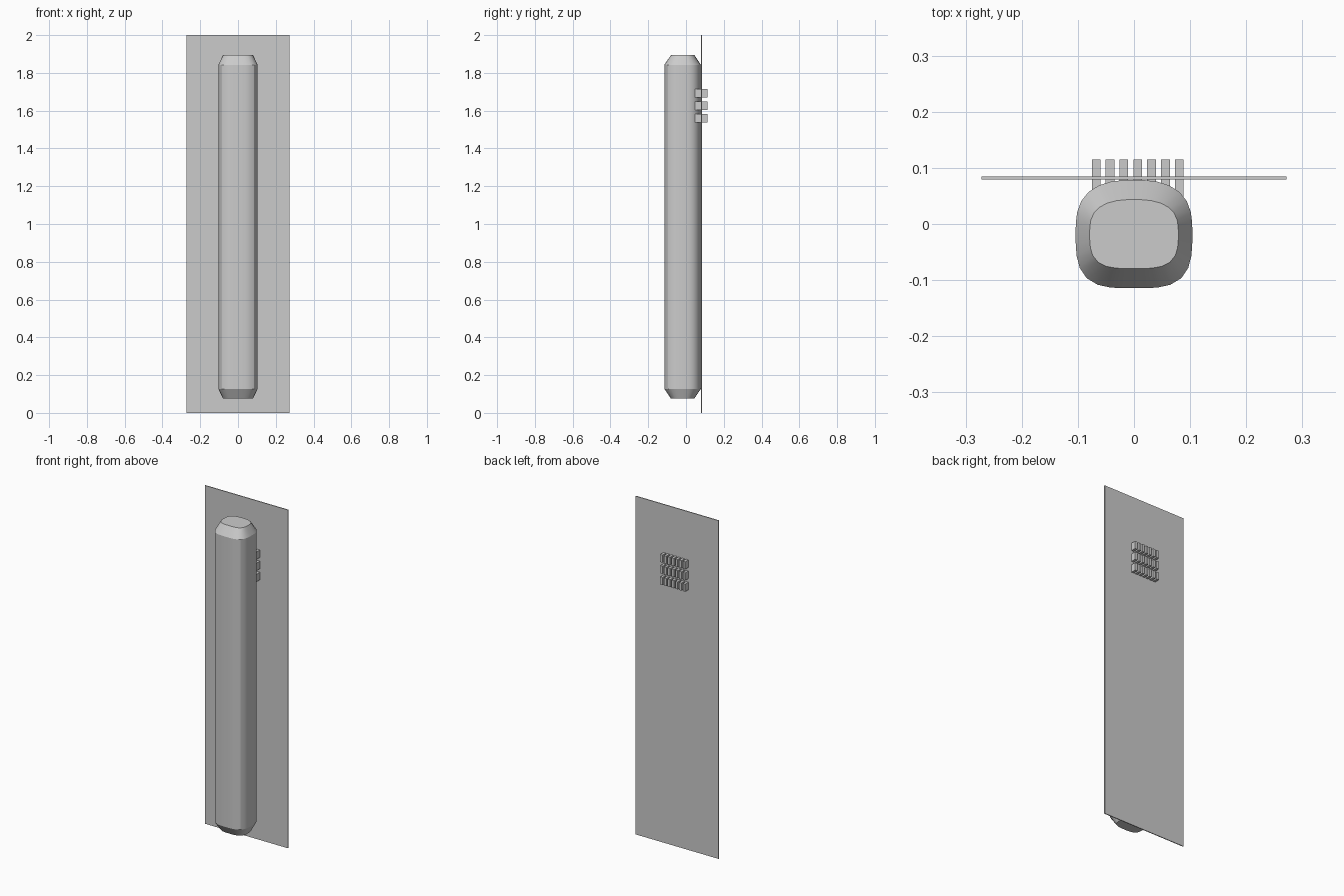
import bpy, bmesh
from math import cos, sin, pi, radians
from mathutils import Matrix, Vector

cube = bpy.data.objects.get("Cube")
if cube:
    bpy.data.objects.remove(cube, do_unlink=True)

grey = bpy.data.materials.new("plain grey")
grey.use_nodes = True
colour = (0.6, 0.6, 0.6, 1)
grey.diffuse_color = colour
grey.node_tree.nodes["Principled BSDF"].inputs["Base Color"].default_value = colour


def finish(name, bm):
    bmesh.ops.recalc_face_normals(bm, faces=bm.faces)
    mesh = bpy.data.meshes.new(name)
    bm.to_mesh(mesh)
    bm.free()
    mesh.materials.append(grey)
    ob = bpy.data.objects.new(name, mesh)
    bpy.context.collection.objects.link(ob)
    return ob


def add_box(bm, centre, size):
    matrix = Matrix.Translation(centre) @ Matrix.Diagonal((*size, 1))
    bmesh.ops.create_cube(bm, size=1, matrix=matrix)


def soft_square(bm, rx, ry, z, steps=32):
    """Ring with bulging sides, squarer at the front than at the back."""
    ring = []
    for i in range(steps):
        a = 2 * pi * i / steps
        c, s = cos(a), sin(a)
        n = 3.05 - 0.4 * s
        r = (abs(c) ** n + abs(s) ** n) ** (-1 / n)
        ring.append(bm.verts.new((rx * r * c, -0.018 + ry * r * s, z)))
    return ring


# Long body with tapered ends
bm = bmesh.new()
sections = [(0.079, 0.0615, 0.075), (0.104, 0.0965, 0.127),
            (0.104, 0.0965, 1.843), (0.079, 0.0615, 1.895)]
rings = [soft_square(bm, *s) for s in sections]
for low, high in zip(rings, rings[1:]):
    for i in range(len(low)):
        j = (i + 1) % len(low)
        bm.faces.new((low[i], low[j], high[j], high[i]))
bm.faces.new(rings[0][::-1])
bm.faces.new(rings[-1])
body = finish("body", bm)
bpy.context.view_layer.objects.active = body
body.select_set(True)
bpy.ops.object.shade_smooth_by_angle(angle=radians(25))

# Thin back panel
bm = bmesh.new()
add_box(bm, Vector((0, 0.082, 1)), (0.544, 0.005, 2))
finish("back_panel", bm)

# Grid of small blocks passing through the panel
bm = bmesh.new()
for row in range(3):
    for col in range(7):
        add_box(bm, Vector((-0.0675 + col * 0.0247, 0.0815, 1.561 + row * 0.066)),
                (0.0155, 0.067, 0.045))
finish("vent_blocks", bm)
